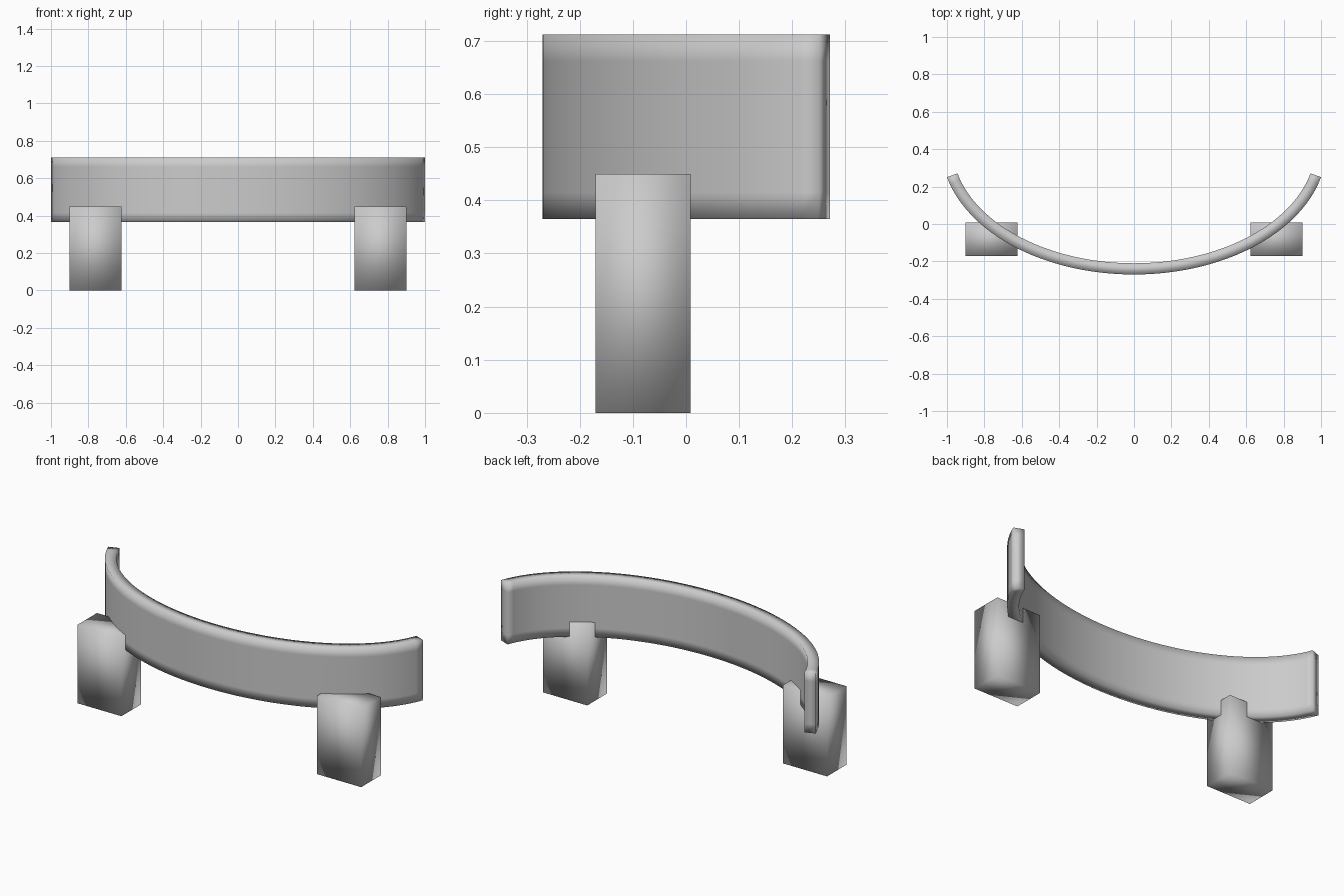
import bpy, bmesh, math
from mathutils import Vector

if "Cube" in bpy.data.objects:
    bpy.data.objects.remove(bpy.data.objects["Cube"])

grey = bpy.data.materials.new("grey")
grey.diffuse_color = (0.6, 0.6, 0.6, 1)
grey.use_nodes = True
grey.node_tree.nodes["Principled BSDF"].inputs["Base Color"].default_value = grey.diffuse_color


def finish(name, bm):
    """Turn a bmesh into a softly shaded grey object."""
    bmesh.ops.recalc_face_normals(bm, faces=bm.faces)
    for f in bm.faces:
        f.smooth = True
    me = bpy.data.meshes.new(name)
    bm.to_mesh(me)
    bm.free()
    me.materials.append(grey)
    ob = bpy.data.objects.new(name, me)
    bpy.context.collection.objects.link(ob)
    return ob


# Curved backrest: rectangular section swept along part of an ellipse
A, B, YC = 1.03, 0.684, 0.414
THICK, Z0, Z1, EDGE = 0.06, 0.365, 0.712, 0.05
END = math.asin(1 / A)
SEGMENTS = 48
angles = [-END + 2 * END * i / SEGMENTS for i in range(SEGMENTS + 1)]

bm = bmesh.new()
rings = []
for t in angles:
    outer = Vector((A * math.sin(t), YC - B * math.cos(t), 0))
    inward = Vector((-B * math.sin(t), A * math.cos(t), 0)).normalized()
    inner = outer + inward * THICK
    heights = (Z0, Z0 + EDGE, Z1 - EDGE, Z1)
    section = [(outer, z) for z in heights] + [(inner, z) for z in reversed(heights)]
    rings.append([bm.verts.new((p.x, p.y, z)) for p, z in section])
for r, s in zip(rings, rings[1:]):
    for k in range(8):
        n = (k + 1) % 8
        bm.faces.new((r[k], r[n], s[n], s[k]))
for r in (rings[0], rings[-1]):
    for k in range(3):
        bm.faces.new((r[k], r[k + 1], r[6 - k], r[7 - k]))
finish("curved_backrest", bm)

# Two block legs, mirrored left and right
for side, name in ((-1, "left_leg"), (1, "right_leg")):
    bm = bmesh.new()
    bmesh.ops.create_cube(bm, size=1)
    for v in bm.verts:
        v.co = (side * 0.762 + v.co.x * 0.28, -0.081 + v.co.y * 0.178, 0.225 + v.co.z * 0.45)
    finish(name, bm)
